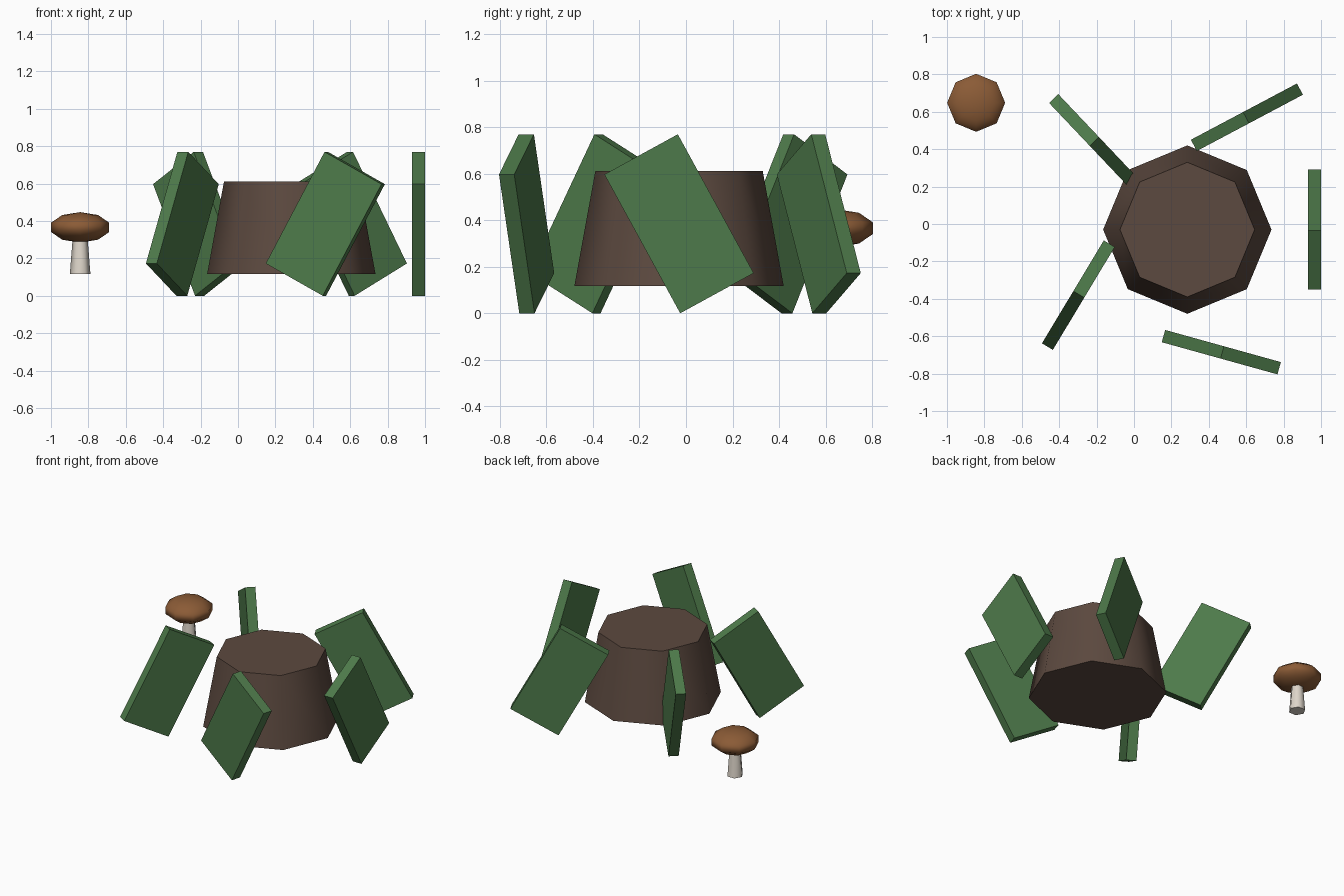
import bpy
from math import cos, sin, pi

cube = bpy.data.objects.get("Cube")
if cube:
    bpy.data.objects.remove(cube, do_unlink=True)


def material(name, rgb):
    mat = bpy.data.materials.new(name)
    mat.use_nodes = True
    mat.diffuse_color = (*rgb, 1)
    mat.node_tree.nodes["Principled BSDF"].inputs["Base Color"].default_value = (*rgb, 1)
    return mat


bark = material("bark_brown", (0.107, 0.067, 0.050))
leaf = material("leaf_green", (0.076, 0.195, 0.069))
cap_brown = material("cap_brown", (0.258, 0.105, 0.037))
cream = material("stem_cream", (0.73, 0.67, 0.59))


def finish(name, mat, smooth=False):
    obj = bpy.context.object
    obj.name = name
    obj.data.materials.append(mat)
    if smooth:
        bpy.ops.object.shade_smooth_by_angle(angle=pi / 3)
    return obj


def tapered(name, mat, sides, r_bottom, r_top, x, y, z_bottom, z_top):
    bpy.ops.mesh.primitive_cone_add(
        vertices=sides, radius1=r_bottom, radius2=r_top, depth=z_top - z_bottom,
        location=(x, y, (z_bottom + z_top) / 2))
    return finish(name, mat, True)


# Stump
CX, CY, BASE = 0.285, -0.03, 0.117
tapered("stump", bark, 8, 0.45, 0.36, CX, CY, BASE, 0.611)

# Leaning fern slabs around the stump
for i in range(5):
    a = 1.3 * i
    bpy.ops.mesh.primitive_cube_add(
        size=1, location=(CX + 0.68 * cos(a), CY - 0.68 * sin(a), 0.385),
        rotation=(0.5, 0, a))
    bpy.context.object.scale = (0.068, 0.36, 0.68)
    finish(f"fern_leaf_{i + 1}", leaf)

# Mushroom
MX, MY = -0.844, 0.648
stem = tapered("mushroom_stem", cream, 6, 0.055, 0.039, MX, MY, BASE, 0.32)
stem.rotation_euler.z = pi / 6
bpy.ops.mesh.primitive_uv_sphere_add(
    segments=8, ring_count=5, radius=0.163, location=(MX, MY, 0.366))
bpy.context.object.scale.z = 0.5
finish("mushroom_cap", cap_brown)
bpy.ops.object.shade_smooth()
